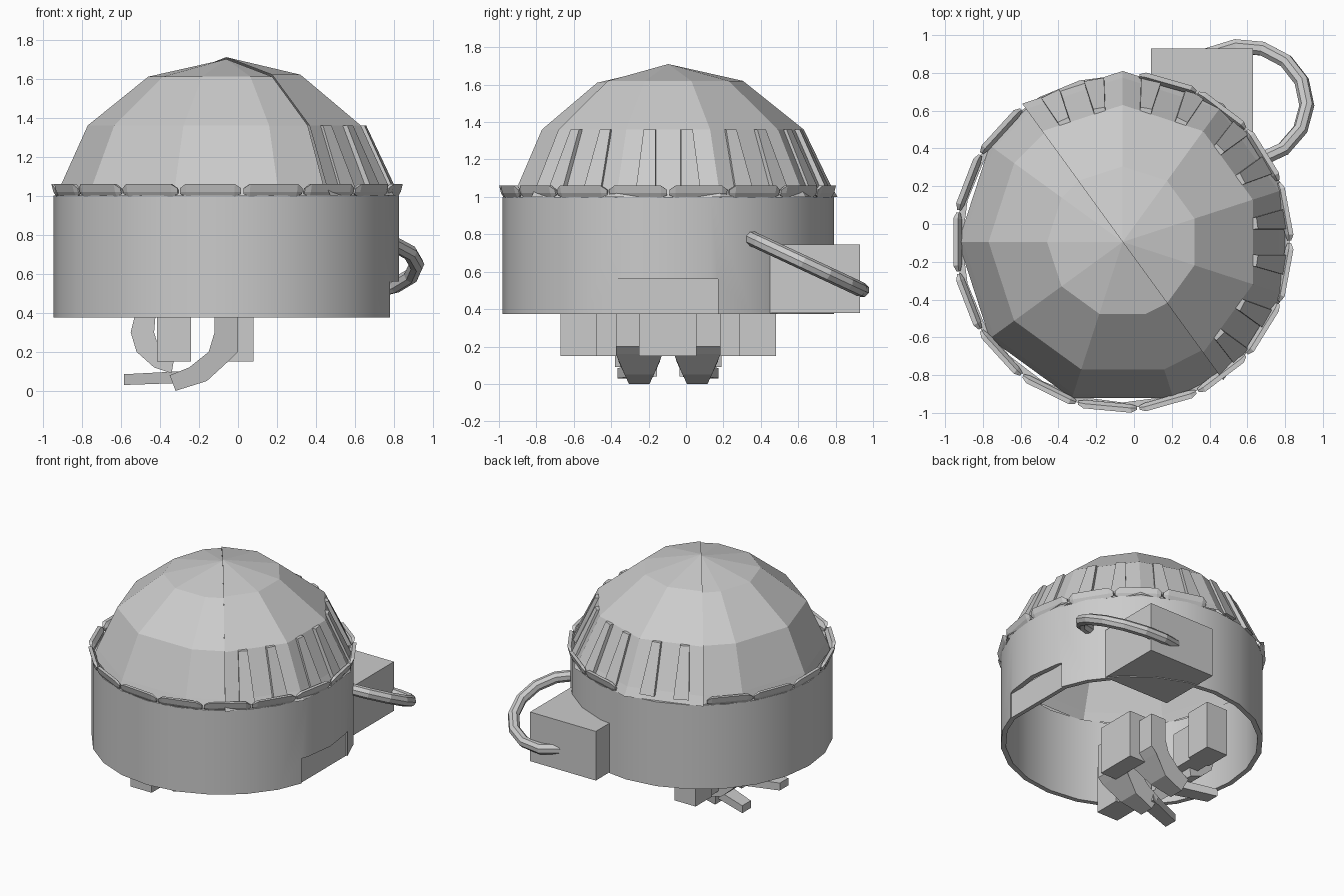
import bpy, bmesh
from math import sin, cos, pi, radians
from mathutils import Matrix, Vector

if "Cube" in bpy.data.objects:
    bpy.data.objects.remove(bpy.data.objects["Cube"])

CX, CY = -0.06, -0.095


def mesh_obj(name, verts, faces):
    bm = bmesh.new()
    vs = [bm.verts.new(v) for v in verts]
    for f in faces:
        bm.faces.new([vs[i] for i in f])
    bmesh.ops.recalc_face_normals(bm, faces=bm.faces)
    me = bpy.data.meshes.new(name)
    bm.to_mesh(me)
    bm.free()
    ob = bpy.data.objects.new(name, me)
    bpy.context.collection.objects.link(ob)
    return ob


def loft(name, rings, closed=False, caps=True):
    # skin a list of equal-length loops
    n, m = len(rings[0]), len(rings)
    verts = [v for r in rings for v in r]
    faces = []
    for i in range(m if closed else m - 1):
        a, b = i * n, (i + 1) % m * n
        faces += [(a + j, a + (j + 1) % n, b + (j + 1) % n, b + j) for j in range(n)]
    if caps and not closed:
        faces += [tuple(range(n)), tuple(range((m - 1) * n, m * n))]
    return mesh_obj(name, verts, faces)


def box(name, x0, x1, y0, y1, z0, z1):
    ring = lambda z: [(x0, y0, z), (x1, y0, z), (x1, y1, z), (x0, y1, z)]
    return loft(name, [ring(z0), ring(z1)])


def pol(r, a, z):
    return (CX + r * cos(radians(a)), CY + r * sin(radians(a)), z)


# cylindrical wall, open top and bottom
wall = loft("wall", [[pol(r, i * 15, z) for r, z in
                      ((0.885, 0.375), (0.885, 1.0), (0.85, 1.0), (0.85, 0.375))]
                     for i in range(24)], closed=True)
cutter = box("notch_cutter", 0.6, 1.0, -0.365, 0.17, 0.3, 0.56)
cutter.hide_render = True
mod = wall.modifiers.new("notch", 'BOOLEAN')
mod.operation = 'DIFFERENCE'
mod.solver = 'EXACT'
mod.object = cutter
bpy.context.view_layer.objects.active = wall
wall.select_set(True)
bpy.ops.object.modifier_apply(modifier="notch")
bpy.ops.object.shade_smooth_by_angle(angle=radians(30))
wall.select_set(False)
bpy.data.objects.remove(cutter)
# recessed panel behind the notch
box("notch_panel", 0.74, 0.77, -0.37, 0.175, 0.375, 0.57)


# faceted dome made of two half shells
def half_dome(name, angles, prof, top):
    n = len(angles)
    verts = [pol(r, a, z) for r, z in prof for a in angles] + [(CX, CY, top)]
    faces = []
    for k in range(len(prof) - 1):
        faces += [(k * n + j, k * n + j + 1, (k + 1) * n + j + 1, (k + 1) * n + j)
                  for j in range(n - 1)]
    last = (len(prof) - 1) * n
    faces += [(last + j, last + j + 1, len(verts) - 1) for j in range(n - 1)]
    return mesh_obj(name, verts, faces)


half_dome("dome_front", [126, 144, 180, 216, 252, 288, 306],
          [(0.87, 1.0), (0.845, 1.06), (0.71, 1.36), (0.4, 1.61)], 1.70)
half_dome("dome_back", [126, 90, 54, 18, -18, -54],
          [(0.905, 1.0), (0.87, 1.06), (0.725, 1.36), (0.4, 1.62)], 1.71)

# slats low on the back half of the dome
for i in range(5):
    a = -36 + 36 * i
    for da in (-8, 8):
        loft("dome_slat", [[pol(r0, a + da - w, z), pol(r1, a + da - w, z),
                            pol(r1, a + da + w, z), pol(r0, a + da + w, z)]
                           for r0, r1, z, w in ((0.8, 0.875, 1.03, 3.5), (0.66, 0.72, 1.36, 2.5))])

# beaded rim with a gap at the back
STEP = 360 / 17
sec = [(0.865, 1.0), (0.88, 0.995), (0.895, 1.02), (0.905, 1.06), (0.88, 1.06), (0.86, 1.03)]
for k in range(17):
    if k in (4, 5):
        continue
    rings = []
    for t, s in ((0.02, 0.45), (0.12, 1), (0.88, 1), (0.98, 0.45)):
        a = (k + t) * STEP
        c = 1 / cos(radians(STEP / 2)) if s < 1 else 1
        rings.append([pol(0.882 + (r - 0.882) * s, a, 1.02 + (z - 1.02) * s) for r, z in sec])
    loft("rim_bead", rings)

# box on the back right with a tilted curved handle
box("side_box", 0.09, 0.63, 0.45, 0.93, 0.38, 0.745)
tilt = Matrix.Translation((0.575, 0.635, 0.645)) @ Matrix.Rotation(radians(-25), 4, 'X')
rings = []
for i in range(9):
    a = radians(-75 + 24.5 * i)
    rings.append([tilt @ Vector(((0.34 + 0.04 * cos(b)) * cos(a), (0.34 + 0.04 * cos(b)) * sin(a),
                                 0.04 * sin(b))) for b in [j * pi / 4 for j in range(8)]])
loft("handle", rings)


# hanging claw: mounting blocks, curved hooks and toes, mirrored about the centre
def extrude_y(name, pts, y0, y1, inset=0.0):
    # profile in x/z; low points pull toward the middle of the hook
    def side(y, s):
        return [(x, y + s * inset * max(0, 1 - z / 0.15), z) for x, z in pts]
    return loft(name, [side(y0, 1), side(y1, -1)])


box("claw_rear_block", -0.05, 0.08, -0.25, 0.055, 0.15, 0.5)
hook = [(0.0, 0.45), (0.0, 0.2), (-0.04, 0.16), (-0.16, 0.05), (-0.32, 0.0),
        (-0.35, 0.08), (-0.25, 0.12), (-0.15, 0.2), (-0.12, 0.3), (-0.12, 0.45)]
finger = [(-0.52, 0.42), (-0.55, 0.3), (-0.52, 0.2), (-0.43, 0.12), (-0.34, 0.09),
          (-0.33, 0.15), (-0.4, 0.2), (-0.43, 0.3), (-0.42, 0.42)]
for s in (-1, 1):
    y = lambda d: CY + s * d
    box("claw_side_block", -0.415, -0.24, y(0.38), y(0.575), 0.15, 0.5)
    extrude_y("claw_hook", hook, y(0.03), y(0.28), s * 0.07)
    extrude_y("claw_finger", finger, y(0.16), y(0.285), 0)
    # toe bar reaching to the left
    loft("claw_toe", [[(x, y(d0), z0), (x, y(d1), z0), (x, y(d1), z1), (x, y(d0), z1)]
                      for x, d0, d1, z0, z1 in ((-0.3, 0.06, 0.18, 0.04, 0.1),
                                                (-0.585, 0.17, 0.27, 0.03, 0.085))])
    # cross arm joining the side block to the claw
    box("claw_arm", -0.4, -0.26, y(0.2), y(0.4), 0.15, 0.42)
